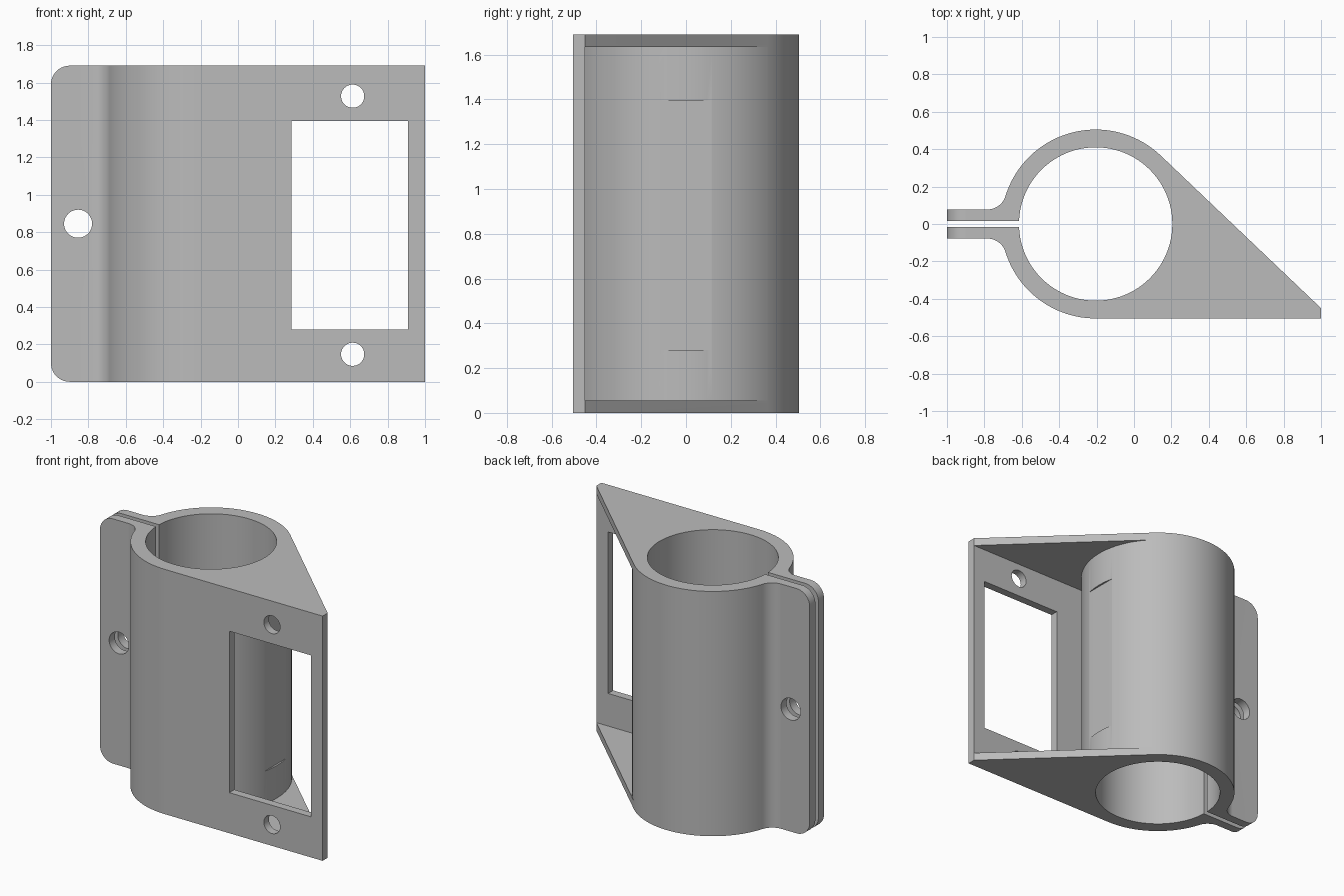
import bpy, bmesh
from math import sin, cos, atan2, acos, hypot, sqrt, asin, pi, radians

if "Cube" in bpy.data.objects:
    bpy.data.objects.remove(bpy.data.objects["Cube"], do_unlink=True)

# Main dimensions
HEIGHT, CX, R_OUT, R_IN = 1.69, -0.205, 0.505, 0.41
PLATE_BACK = -0.45            # rear face of the mounting plate
GUSSET = 0.055                # thickness of the top and bottom webs
EAR, SLIT, FILLET = 0.078, 0.0165, 0.1

grey = bpy.data.materials.new("plain_grey")
grey.use_nodes = True
colour = (0.5, 0.5, 0.5, 1)
grey.diffuse_color = colour
grey.node_tree.nodes["Principled BSDF"].inputs["Base Color"].default_value = colour


def arc(x, y, r, a, b, n):
    return [(x + r * cos(a + (b - a) * i / n), y + r * sin(a + (b - a) * i / n))
            for i in range(n + 1)]


def prism(name, outline, low, high, along_y=False, round_ends=0):
    """Extrude an outline along z, or an x-z outline along y."""
    bm = bmesh.new()
    place = (lambda u, v, w: (u, w, v)) if along_y else (lambda u, v, w: (u, v, w))
    face = bm.faces.new([bm.verts.new(place(u, v, low)) for u, v in outline])
    top = bmesh.ops.extrude_face_region(bm, geom=[face])["geom"]
    shift = place(0, 0, high - low)
    bmesh.ops.translate(bm, vec=shift, verts=[v for v in top if isinstance(v, bmesh.types.BMVert)])
    bmesh.ops.recalc_face_normals(bm, faces=bm.faces)
    if round_ends:
        left = min(v.co.x for v in bm.verts) + 1e-4
        ends = [e for e in bm.edges if all(v.co.x < left for v in e.verts)
                and abs(e.verts[0].co.z - e.verts[1].co.z) < 1e-4]
        bmesh.ops.bevel(bm, geom=ends, offset=round_ends, segments=10,
                        profile=0.5, affect='EDGES')
    mesh = bpy.data.meshes.new(name)
    bm.to_mesh(mesh)
    bm.free()
    mesh.materials.append(grey)
    obj = bpy.data.objects.new(name, mesh)
    bpy.context.collection.objects.link(obj)
    return obj


def box(x0, x1, v0, v1):
    return [(x0, v0), (x1, v0), (x1, v1), (x0, v1)]


def circle(x, y, r, n):
    return arc(x, y, r, 0, 2 * pi, n)[:-1]


# Angle where the sloping edge touches the tube
dx, dy = 1 - CX, PLATE_BACK
touch = atan2(dy, dx) + acos(R_OUT / hypot(dx, dy))

# Fillet between tube and clamp ear
fy = EAR + FILLET
fx = CX - sqrt((R_OUT + FILLET) ** 2 - fy ** 2)
lean = asin(fy / (R_OUT + FILLET))
fillet = arc(fx, fy, FILLET, -lean, -pi / 2, 10)

# Body silhouette: plate edge, slope, tube, clamp ears
outline = [(1, -R_OUT), (1, PLATE_BACK)]
outline += arc(CX, 0, R_OUT, touch, pi - lean, 36)
outline += fillet[1:] + [(-1, EAR), (-1, -EAR)]
outline += [(x, -y) for x, y in reversed(fillet)]
outline += arc(CX, 0, R_OUT, pi + lean, 1.5 * pi, 24)[1:]
body = prism("clamp_bracket", outline, 0, HEIGHT, round_ends=0.1)

# Hollow behind the plate, between the two webs
meet = asin(PLATE_BACK / R_OUT)
start = touch - radians(0.4)
hollow = arc(CX, 0, R_OUT, meet, start, 40)
hollow += [(CX + 0.8 * cos(start), 0.8 * sin(start)), (1.3, 0.5), (1.3, PLATE_BACK)]

cutters = [
    prism("web_hollow", hollow, GUSSET, HEIGHT - GUSSET),
    prism("bore", circle(CX, 0, R_IN, 96), -0.1, HEIGHT + 0.1),
    prism("clamp_slit", box(-1.1, CX, -SLIT, SLIT), -0.1, HEIGHT + 0.1),
    prism("plate_window", box(0.287, 0.91, 0.28, 1.395), -0.7, 0.7, True),
    prism("clamp_bolt_hole", circle(-0.855, HEIGHT / 2, 0.075, 40), -0.3, 0.3, True),
]
for z in (0.147, HEIGHT - 0.163):
    cutters.append(prism("screw_hole", circle(0.613, z, 0.062, 40), -0.7, -0.4, True))

# Cut each opening and discard its cutter
bpy.ops.object.select_all(action='DESELECT')
bpy.context.view_layer.objects.active = body
body.select_set(True)
for cutter in cutters:
    cutter.hide_render = True
    mod = body.modifiers.new(cutter.name, 'BOOLEAN')
    mod.operation, mod.solver, mod.object = 'DIFFERENCE', 'EXACT', cutter
    bpy.ops.object.modifier_apply(modifier=mod.name)
    bpy.data.objects.remove(cutter, do_unlink=True)

# Smooth round walls, crisp edges
bpy.ops.object.shade_smooth_by_angle(angle=radians(30))
weighted = body.modifiers.new("flat_faces", 'WEIGHTED_NORMAL')
weighted.keep_sharp = True
